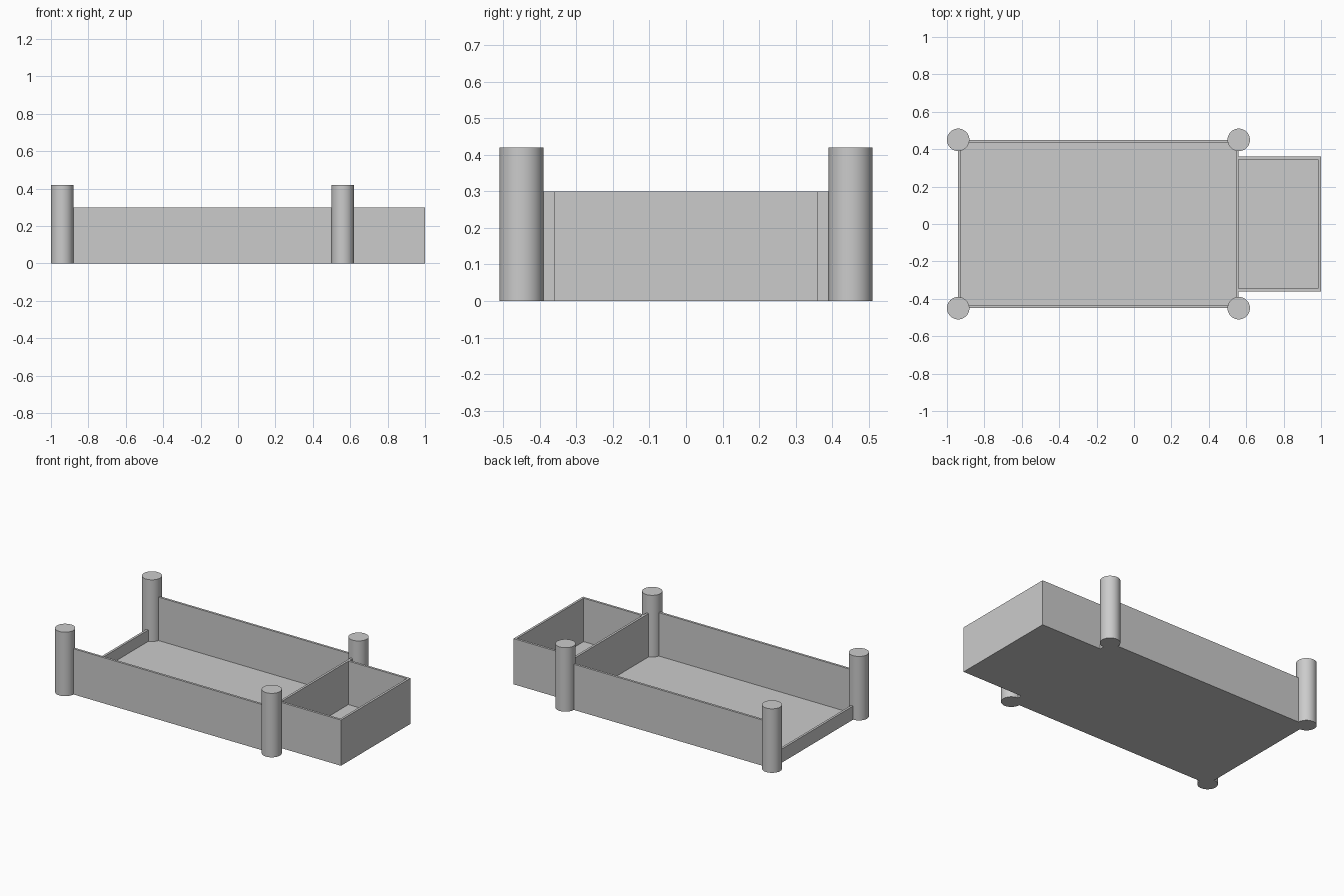
import bpy
import math

cube = bpy.data.objects.get("Cube")
if cube:
    bpy.data.objects.remove(cube, do_unlink=True)

grey = bpy.data.materials.new("plain grey")
grey.use_nodes = True
colour = (0.6, 0.6, 0.6, 1)
grey.diffuse_color = colour
grey.node_tree.nodes["Principled BSDF"].inputs["Base Color"].default_value = colour

# Main dimensions
THICK = 0.015
WALL_H = 0.30
LOW_H = 0.09
POST_R, POST_H = 0.06, 0.42
BACK_X, MID_X, END_X = -0.94, 0.56, 1.0
TRAY_Y, BOX_Y = 0.45, 0.36


def block(name, x, y, z):
    """Box spanning the given (min, max) ranges."""
    spans = (x, y, z)
    bpy.ops.mesh.primitive_cube_add(size=1, location=[(a + b) / 2 for a, b in spans])
    obj = bpy.context.object
    obj.name = name
    obj.scale = [b - a for a, b in spans]
    bpy.ops.object.transform_apply(location=False, rotation=False, scale=True)
    obj.data.materials.append(grey)


def side_walls(name, x, half_y):
    """Pair of full-height walls along both sides."""
    for side, s in (("front", -1), ("back", 1)):
        y = sorted((s * half_y, s * (half_y - THICK)))
        block(f"{name}_{side}_wall", x, y, (0, WALL_H))


def cross_wall(name, x, half_y, height):
    inner = half_y - THICK
    block(name, (x, x + THICK), (-inner, inner), (0, height))


# Large tray with one low end
side_walls("tray", (BACK_X, MID_X), TRAY_Y)
cross_wall("tray_low_end", BACK_X, TRAY_Y, LOW_H)
cross_wall("divider_wall", MID_X - THICK, TRAY_Y, WALL_H)
block("tray_floor", (BACK_X + THICK, MID_X - THICK),
      (-TRAY_Y + THICK, TRAY_Y - THICK), (0, THICK))

# Smaller compartment at the other end
side_walls("box", (MID_X, END_X), BOX_Y)
cross_wall("box_end_wall", END_X - THICK, BOX_Y, WALL_H)
block("box_floor", (MID_X, END_X - THICK),
      (-BOX_Y + THICK, BOX_Y - THICK), (0, THICK))

# Round corner posts
for x, end in ((BACK_X, "low_end"), (MID_X, "divider")):
    for y, side in ((-TRAY_Y, "front"), (TRAY_Y, "back")):
        bpy.ops.mesh.primitive_cylinder_add(vertices=48, radius=POST_R, depth=POST_H,
                                            location=(x, y, POST_H / 2))
        post = bpy.context.object
        post.name = f"{side}_{end}_post"
        post.data.materials.append(grey)
        bpy.ops.object.shade_smooth_by_angle(angle=math.radians(30))
